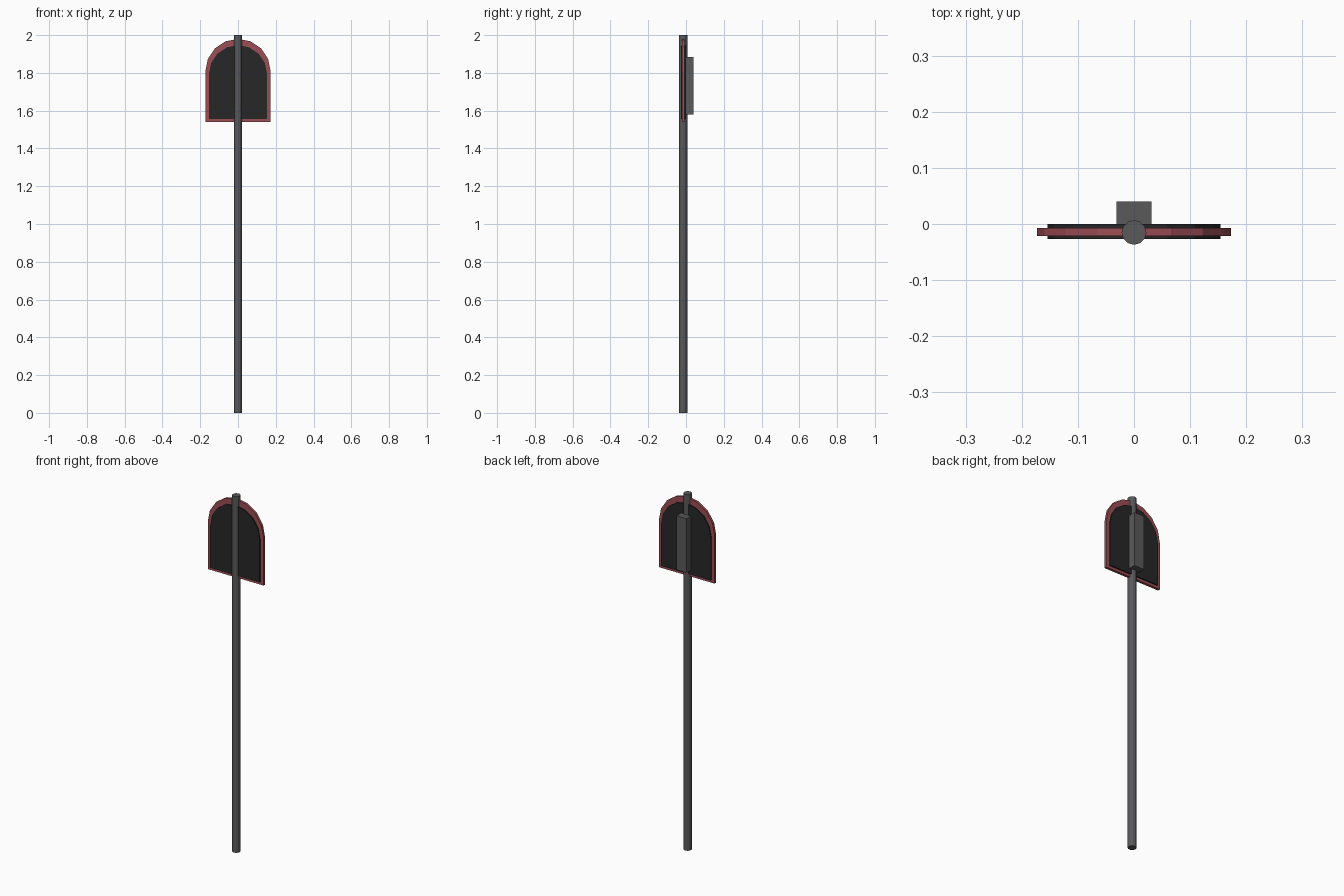
import bpy, bmesh, math

if "Cube" in bpy.data.objects:
    bpy.data.objects.remove(bpy.data.objects["Cube"])


def material(name, rgb):
    m = bpy.data.materials.new(name)
    m.diffuse_color = (*rgb, 1)
    m.use_nodes = True
    m.node_tree.nodes["Principled BSDF"].inputs["Base Color"].default_value = m.diffuse_color
    return m


def arch_plate(name, half, bottom, spring, y0, y1, mat):
    """Round-topped plate extruded along y."""
    pts = [(-half, bottom), (half, bottom)]
    pts += [(half * math.cos(math.pi * i / 8), spring + half * math.sin(math.pi * i / 8))
            for i in range(9)]
    bm = bmesh.new()
    face = bm.faces.new([bm.verts.new((x, y0, z)) for x, z in pts])
    new = bmesh.ops.extrude_face_region(bm, geom=[face])["geom"]
    bmesh.ops.translate(bm, vec=(0, y1 - y0, 0),
                        verts=[v for v in new if isinstance(v, bmesh.types.BMVert)])
    bmesh.ops.recalc_face_normals(bm, faces=bm.faces)
    me = bpy.data.meshes.new(name)
    bm.to_mesh(me)
    bm.free()
    me.materials.append(mat)
    bpy.context.collection.objects.link(bpy.data.objects.new(name, me))


red = material("red_rim", (0.33, 0.075, 0.09))
black = material("black_panel", (0.02, 0.02, 0.02))
dark = material("pole_grey", (0.1, 0.1, 0.105))

# Pole
bpy.ops.mesh.primitive_cylinder_add(vertices=12, radius=0.022, depth=2, location=(0, -0.015, 1))
pole = bpy.context.object
pole.name = "pole"
pole.data.materials.append(dark)

# Sign board: red rim with a slightly thicker dark panel set into it
arch_plate("sign_rim", 0.173, 1.54, 1.807, -0.021, -0.007, red)
arch_plate("sign_panel", 0.154, 1.555, 1.793, -0.027, 0.0, black)

# Mounting box on the back
bpy.ops.mesh.primitive_cube_add(size=1, location=(0, 0.0195, 1.733))
box = bpy.context.object
box.name = "back_box"
box.scale = (0.062, 0.041, 0.304)
box.data.materials.append(dark)
